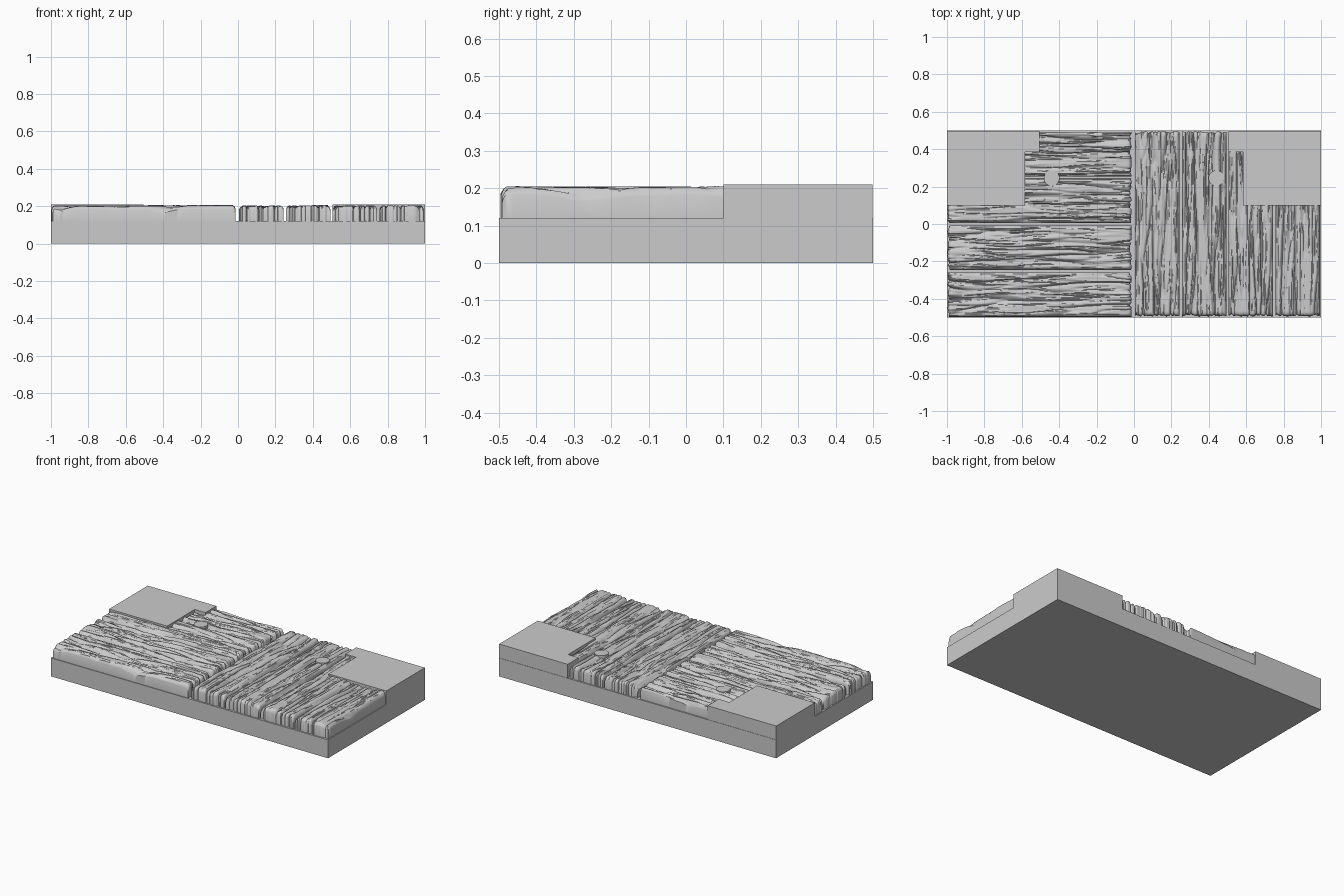
import bpy, bmesh, math
from mathutils import Vector, noise

if "Cube" in bpy.data.objects:
    bpy.data.objects.remove(bpy.data.objects["Cube"])

grey = bpy.data.materials.new("plain grey")
grey.use_nodes = True
COLOUR = (0.6, 0.6, 0.6, 1)
grey.diffuse_color = COLOUR
grey.node_tree.nodes["Principled BSDF"].inputs["Base Color"].default_value = COLOUR

BASE_TOP, PLANK_TOP, PAD_TOP = 0.12, 0.206, 0.21


def finish(bm, name, smooth=False):
    bmesh.ops.recalc_face_normals(bm, faces=bm.faces)
    mesh = bpy.data.meshes.new(name)
    bm.to_mesh(mesh)
    bm.free()
    mesh.materials.append(grey)
    obj = bpy.data.objects.new(name, mesh)
    bpy.context.collection.objects.link(obj)
    if smooth:
        bpy.ops.object.select_all(action='DESELECT')
        obj.select_set(True)
        bpy.context.view_layer.objects.active = obj
        bpy.ops.object.shade_smooth_by_angle(angle=math.radians(40))
    return obj


def prism(name, outline, z0, z1):
    bm = bmesh.new()
    face = bm.faces.new([bm.verts.new((x, y, z0)) for x, y in outline])
    top = bmesh.ops.extrude_face_region(bm, geom=[face])["geom"]
    bmesh.ops.translate(bm, vec=(0, 0, z1 - z0),
                        verts=[v for v in top if isinstance(v, bmesh.types.BMVert)])
    return finish(bm, name)


def grain(along, across, seed):
    """Depth of the weathered grooves, 0 on ridges to 1 in the cracks."""
    bend = 0.014 * noise.noise(Vector((along * 4, across * 5, seed)))
    a = across + bend
    broad = noise.noise(Vector((along * 1.6, a * 24, seed + 5)))
    fine = noise.noise(Vector((along * 4, a * 50, seed + 9)))
    crack = max(0, 1 - abs(broad) * 3.2) ** 2
    return 0.75 * crack + 0.3 * max(0, 1 - abs(fine) * 4) + 0.15 * abs(fine)


def spacing(length, count):
    """Even steps with extra rows close to both ends for the rounded rim."""
    rim = [0, 0.0005, 0.003, 0.008]
    inner = [0.016 + (length - 0.032) * i / count for i in range(count + 1)]
    return rim + inner + [length - r for r in reversed(rim)]


def plank(name, x0, y0, length, width, turned, seed):
    bm = bmesh.new()
    us, vs = spacing(length, 70), spacing(width, 64)
    rows = []
    for i, u in enumerate(us):
        row = []
        for j, v in enumerate(vs):
            g = grain(u, v, seed)
            eu, ev = min(u, length - u), min(v, width - v)
            if i in (0, len(us) - 1) or j in (0, len(vs) - 1):
                z = BASE_TOP - 0.002
            else:
                # rounded rim, then the carved grain
                drop = sum(0.02 * (1 - min(e / 0.016, 1)) ** 2 for e in (eu, ev))
                z = PLANK_TOP - 0.024 * g - drop
                z += 0.004 * noise.noise(Vector((u * 3, v * 8, seed + 2))) - 0.002
            # grooves bite into the end grain
            bite = 0.014 * min(g, 1) * max(0, 1 - eu / 0.02)
            uu = u + (bite if u < length / 2 else -bite)
            p = (x0 + v, y0 + uu, z) if turned else (x0 + uu, y0 + v, z)
            row.append(bm.verts.new(p))
        rows.append(row)
    for r, s in zip(rows, rows[1:]):
        for k in range(len(r) - 1):
            bm.faces.new((r[k], r[k + 1], s[k + 1], s[k]))
    finish(bm, name, True)


# Base slab
prism("base_slab", [(-1, -0.5), (1, -0.5), (1, 0.5), (-1, 0.5)], 0, BASE_TOP)

# Four boards run across the right half, four run front to back on the left half
for n in range(4):
    start = 0.25 * n
    plank(f"right_board_{n + 1}", -0.997, -0.496 + start, 0.985, 0.238, False, 3.7 + 11 * n)
    plank(f"left_board_{n + 1}", 0.006 + start, -0.494, 0.99, 0.238, True, 57.3 + 11 * n)

# Corner pads with a small tab at the back, and a round peg beside each
pad = [(1, 0.1), (1, 0.498), (0.505, 0.498), (0.505, 0.385), (0.582, 0.385), (0.582, 0.1)]
for side, s in (("left", 1), ("right", -1)):
    prism(f"{side}_corner_pad", [(s * x, y) for x, y in pad], BASE_TOP, PAD_TOP)
    ring = [2 * math.pi * k / 32 for k in range(32)]
    prism(f"{side}_peg", [(s * 0.44 + 0.042 * math.cos(a), 0.245 + 0.042 * math.sin(a))
                          for a in ring], BASE_TOP, PAD_TOP - 0.004)
